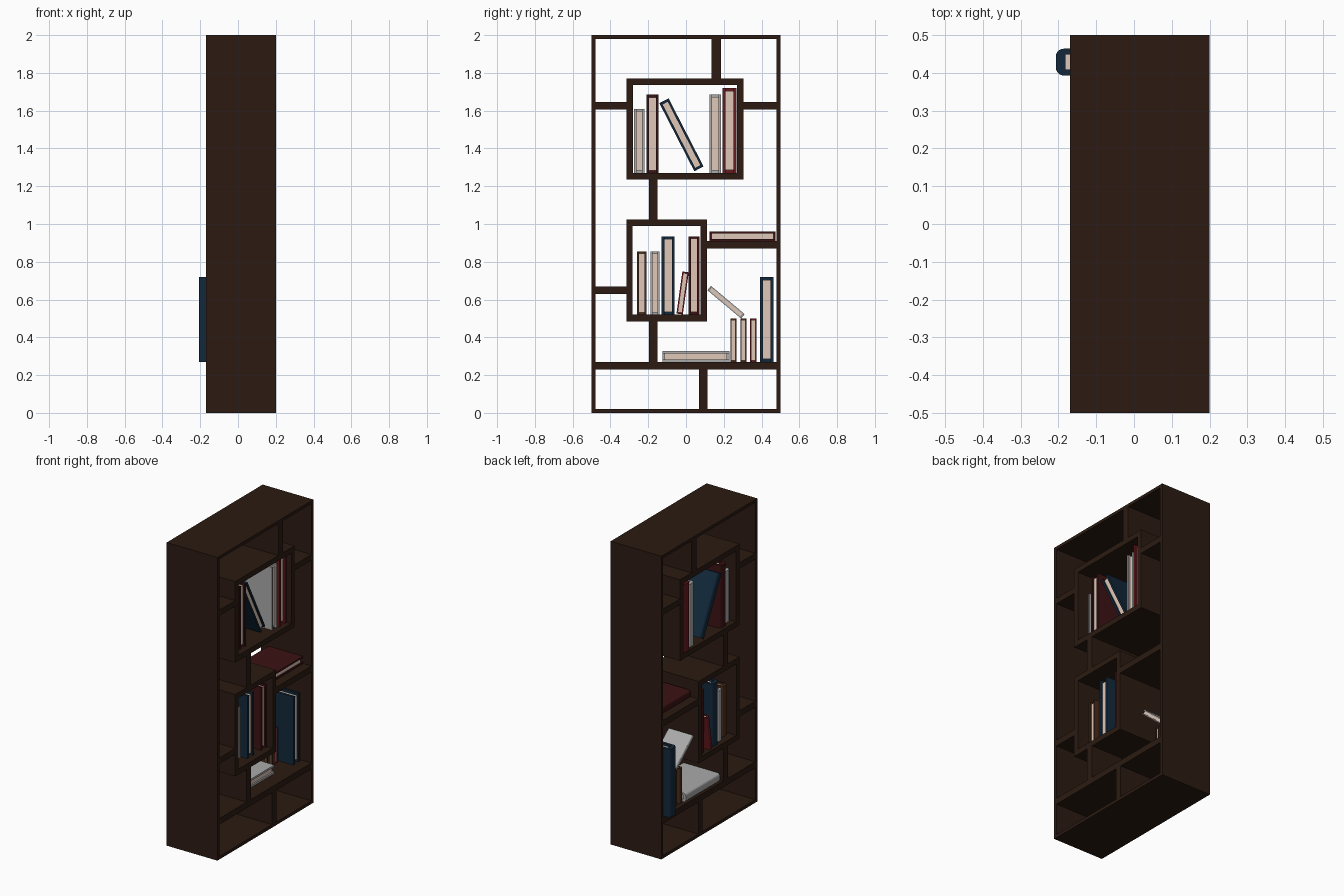
import bpy, math
from mathutils import Matrix, Vector

if "Cube" in bpy.data.objects:
    bpy.data.objects.remove(bpy.data.objects["Cube"])

X0, X1 = -0.17, 0.20  # shelf depth


def mat(name, r, g, b):
    m = bpy.data.materials.new(name)
    m.diffuse_color = (r, g, b, 1)
    m.use_nodes = True
    m.node_tree.nodes["Principled BSDF"].inputs["Base Color"].default_value = m.diffuse_color
    return m


WOOD = mat("dark_wood", 0.025, 0.011, 0.006)
PAGE = mat("paper", 0.75, 0.58, 0.48)
NAVY = mat("navy", 0.006, 0.022, 0.045)
MAROON = mat("maroon", 0.045, 0.006, 0.007)
RED = mat("red", 0.13, 0.01, 0.013)
GREY = mat("grey", 0.4, 0.4, 0.4)
BROWN = mat("brown", 0.07, 0.026, 0.01)


def obj(name, verts, faces, material):
    me = bpy.data.meshes.new(name)
    me.from_pydata(verts, [], faces)
    me.materials.append(material)
    o = bpy.data.objects.new(name, me)
    bpy.context.collection.objects.link(o)
    return o


def prism(name, pts, a, b, place, material):
    """Extrude a closed outline from a to b; place(p, q, d) gives the point."""
    n = len(pts)
    verts = [place(p, q, d) for d in (a, b) for p, q in pts]
    faces = [tuple(range(n))[::-1], tuple(range(n, 2 * n))]
    faces += [(i, (i + 1) % n, n + (i + 1) % n, n + i) for i in range(n)]
    return obj(name, verts, faces, material)


def rect(y0, y1, z0, z1):
    return [(y0, z0), (y1, z0), (y1, z1), (y0, z1)]


def board(name, *r):
    prism(name, rect(*r), X0, X1, lambda y, z, x: (x, y, z), WOOD)


def ring(name, y0, y1, z0, z1, ty, tz):
    """Open rectangular box running through the full depth."""
    loops = rect(y0, y1, z0, z1) + rect(y0 + ty, y1 - ty, z0 + tz, z1 - tz)
    verts = [(x, y, z) for x in (X0, X1) for y, z in loops]
    faces = []
    for i in range(4):
        j = (i + 1) % 4
        faces += [(i, i + 4, j + 4, j), (8 + i, 8 + j, 12 + j, 12 + i),
                  (i, j, 8 + j, 8 + i), (4 + i, 12 + i, 12 + j, 4 + j)]
    obj(name, verts, faces, WOOD)


# Case, two nested boxes and the boards joining them
ring("outer_case", -0.5, 0.5, 0, 2, 0.02, 0.02)
ring("upper_box", -0.315, 0.305, 1.235, 1.77, 0.035, 0.035)
ring("lower_box", -0.315, 0.11, 0.485, 1.025, 0.033, 0.035)
for name, *r in [
    ("top_divider", 0.135, 0.185, 1.77, 1.98),
    ("upper_left_shelf", -0.48, -0.315, 1.607, 1.645),
    ("upper_right_shelf", 0.305, 0.48, 1.607, 1.645),
    ("middle_divider", -0.195, -0.15, 1.025, 1.235),
    ("right_shelf", 0.11, 0.48, 0.87, 0.91),
    ("lower_left_shelf", -0.48, -0.315, 0.63, 0.67),
    ("lower_divider", -0.195, -0.15, 0.27, 0.485),
    ("bottom_shelf", -0.48, 0.48, 0.23, 0.27),
    ("bottom_divider", 0.07, 0.115, 0.02, 0.23),
]:
    board(name, *r)


def book(name, y, z, t, h, x, color, lean=0.0, depth=None):
    """Book centred on (y, z), spine at x facing the back, lean in degrees."""
    w = depth or 0.745 * h
    c, s, r = 0.22 * t, 0.36 * t, 0.3 * t
    k = t / 2
    # Rounded outer spine, then the inner U of the cover
    arc = [(r - r * math.cos(math.radians(a)), k - r + r * math.sin(math.radians(a)))
           for a in range(0, 91, 18)]
    outer = arc[::-1] + [(p, -q) for p, q in arc]
    cover = [(w, k)] + outer + [(w, -k), (w, c - k), (s, c - k), (s, k - c), (w, k - c)]
    turn = Matrix.Rotation(math.radians(-lean), 3, 'X')

    def place(p, q, d):
        return tuple(Vector((x, y, z)) + turn @ Vector((p, q, d)))

    prism(name + "_cover", cover, -h / 2, h / 2, place, color)
    e = k - c + 0.0005
    prism(name + "_pages", rect(s - 0.001, w - c * 0.8, -e, e),
          -h / 2 + c, h / 2 - c, place, PAGE)


# Upright books: left edge, right edge, base, top, spine x, colour
for i, (a, b, z0, z1, x, col) in enumerate([
    (-0.275, -0.22, 1.27, 1.61, -0.13, GREY),
    (-0.21, -0.145, 1.27, 1.685, -0.15, MAROON),
    (0.125, 0.185, 1.27, 1.685, -0.15, GREY),
    (0.193, 0.267, 1.27, 1.72, -0.168, RED),
    (-0.26, -0.21, 0.52, 0.855, -0.12, BROWN),
    (-0.188, -0.14, 0.52, 0.855, -0.135, GREY),
    (-0.13, -0.06, 0.52, 0.935, -0.15, NAVY),
    (0.013, 0.072, 0.52, 0.935, -0.15, MAROON),
    (0.235, 0.267, 0.27, 0.5, -0.14, BROWN),
    (0.288, 0.32, 0.27, 0.5, -0.14, BROWN),
    (0.34, 0.373, 0.27, 0.5, -0.14, RED),
    (0.393, 0.464, 0.27, 0.72, -0.207, NAVY),
]):
    book(f"upright_book_{i + 1}", (a + b) / 2, (z0 + z1) / 2, b - a, z1 - z0, x, col)

# Leaning and lying books
book("leaning_navy_book", -0.024, 1.472, 0.055, 0.405, -0.168, NAVY, -27.2)
book("leaning_red_book", -0.018, 0.635, 0.034, 0.225, -0.16, RED, 8)
book("fallen_grey_book", 0.212, 0.586, 0.03, 0.233, -0.14, GREY, -50)
book("lying_maroon_book", 0.30, 0.935, 0.05, 0.35, -0.12, MAROON, 90)
book("lying_grey_book", 0.052, 0.2985, 0.057, 0.355, -0.16, GREY, 90)
